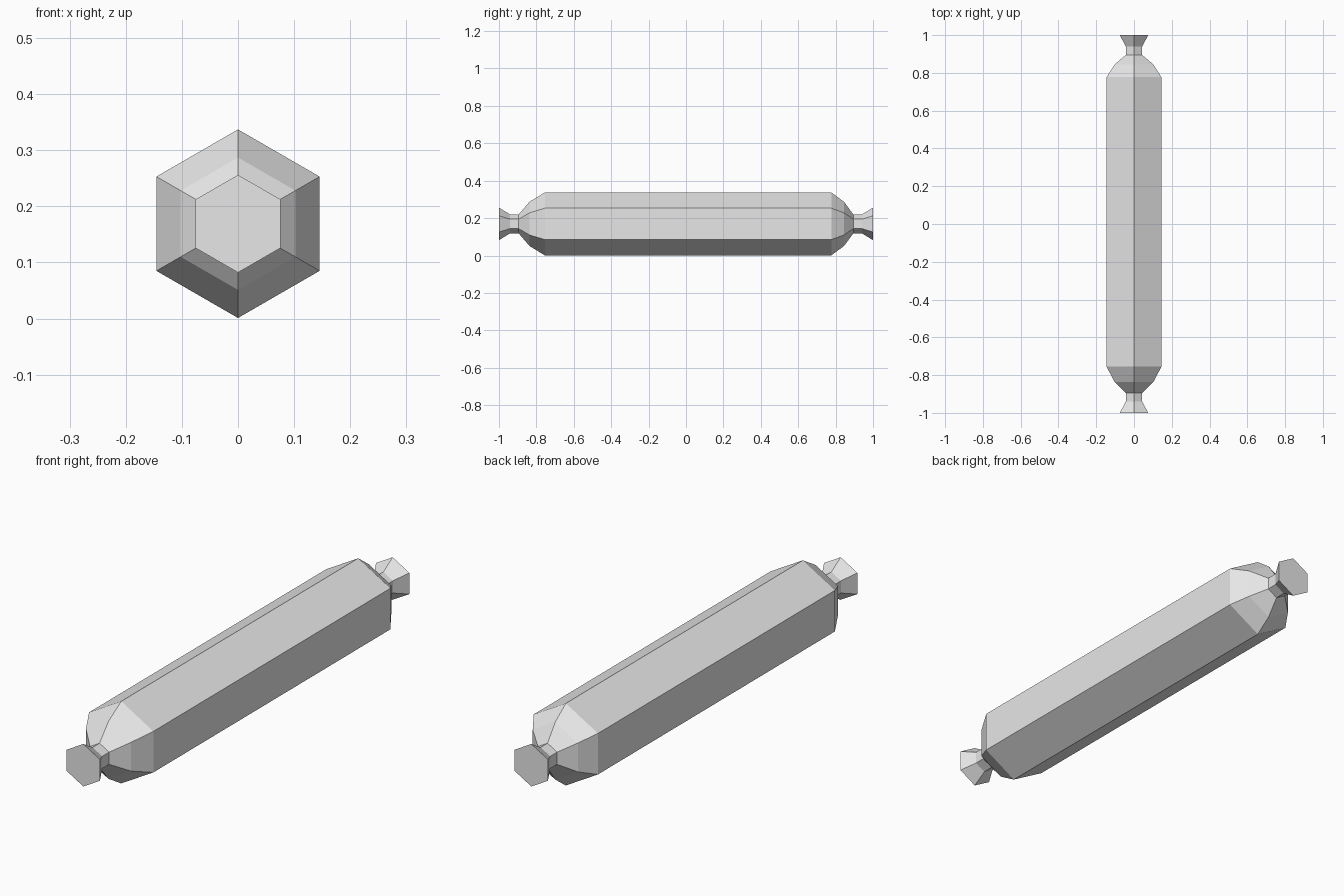
import bpy
import bmesh
from math import sin, cos, tau

cube = bpy.data.objects.get("Cube")
if cube:
    bpy.data.objects.remove(cube, do_unlink=True)

SIDES = 6
CENTRE_Z = 0.169

# Single grey material
grey = bpy.data.materials.new("light_grey")
grey.use_nodes = True
colour = (0.8, 0.8, 0.8, 1.0)
grey.diffuse_color = colour
grey.node_tree.nodes["Principled BSDF"].inputs["Base Color"].default_value = colour


def lathe(name, profile):
    """Hexagonal rings along y, given as (y, radius), capped at both ends."""
    bm = bmesh.new()
    rings = []
    for y, r in profile:
        angles = [tau * i / SIDES for i in range(SIDES)]
        rings.append([bm.verts.new((r * sin(a), y, CENTRE_Z + r * cos(a)))
                      for a in angles])
    for a, b in zip(rings, rings[1:]):
        for i in range(SIDES):
            j = (i + 1) % SIDES
            bm.faces.new((a[i], a[j], b[j], b[i]))
    bm.faces.new(rings[0])
    bm.faces.new(rings[-1])
    bmesh.ops.recalc_face_normals(bm, faces=bm.faces)
    mesh = bpy.data.meshes.new(name)
    bm.to_mesh(mesh)
    bm.free()
    mesh.materials.append(grey)
    obj = bpy.data.objects.new(name, mesh)
    bpy.context.collection.objects.link(obj)
    return obj


# Body with rounded ends, pinched necks and flared tips
front_end = [(-1.0, 0.087), (-0.94, 0.05), (-0.895, 0.05), (-0.837, 0.118)]
barrel = [(-0.755, 0.168), (0.777, 0.168)]
back_end = [(0.845, 0.118), (0.895, 0.05), (0.94, 0.05), (1.0, 0.087)]
lathe("sausage_body", front_end + barrel + back_end)
